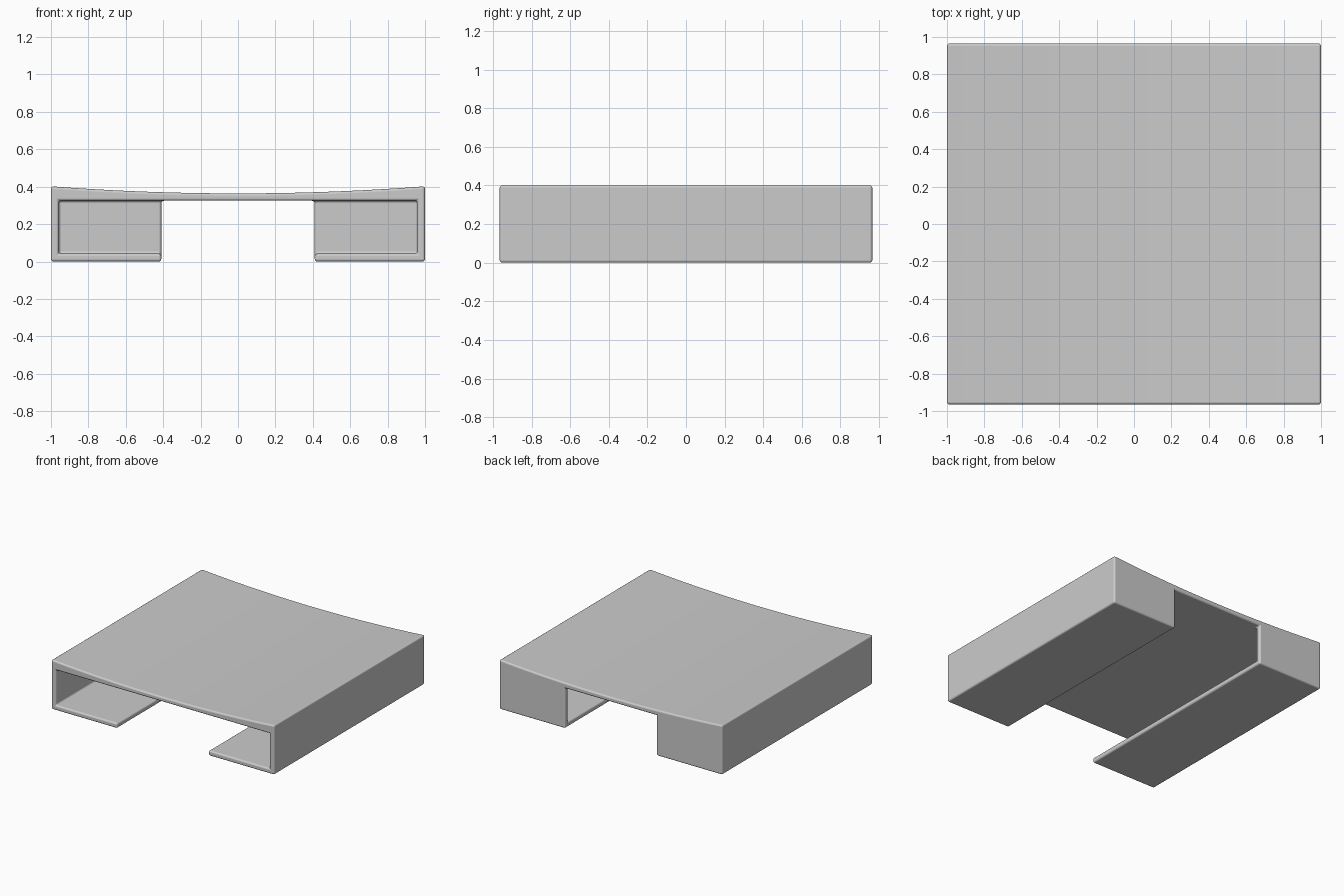
import bpy
import bmesh

if "Cube" in bpy.data.objects:
    bpy.data.objects.remove(bpy.data.objects["Cube"], do_unlink=True)

HALF_W, HALF_D, HEIGHT = 1.0, 0.965, 0.402
WALL, CEILING, GAP, DIP = 0.042, 0.325, 0.41, 0.038
SEGMENTS = 24


def extruded(name, profile, y0, y1):
    """Extrude an x-z profile along y into a closed solid."""
    bm = bmesh.new()
    face = bm.faces.new([bm.verts.new((x, y0, z)) for x, z in profile])
    new = bmesh.ops.extrude_face_region(bm, geom=[face])["geom"]
    verts = [v for v in new if isinstance(v, bmesh.types.BMVert)]
    bmesh.ops.translate(bm, verts=verts, vec=(0, y1 - y0, 0))
    bmesh.ops.recalc_face_normals(bm, faces=bm.faces)
    mesh = bpy.data.meshes.new(name)
    bm.to_mesh(mesh)
    bm.free()
    obj = bpy.data.objects.new(name, mesh)
    bpy.context.collection.objects.link(obj)
    return obj


def rectangle(half, z0, z1):
    return [(-half, z0), (half, z0), (half, z1), (-half, z1)]


# Block with a gently dished top
top = []
for i in range(SEGMENTS + 1):
    t = 1 - 2 * i / SEGMENTS
    top.append((t * HALF_W, HEIGHT - DIP * (1 - t * t)))
stand = extruded("stand_body", [(-HALF_W, 0), (HALF_W, 0)] + top, -HALF_D, HALF_D)

# Side compartments stop at the back panels, the central tunnel runs through
cutters = [
    extruded("compartment_cutter", rectangle(HALF_W - WALL, WALL, CEILING),
             -HALF_D - 0.1, HALF_D - WALL),
    extruded("tunnel_cutter", rectangle(GAP, -0.1, CEILING),
             -HALF_D - 0.2, HALF_D + 0.2),
]
bpy.context.view_layer.objects.active = stand
stand.select_set(True)
for cutter in cutters:
    cutter.hide_render = True
    mod = stand.modifiers.new("cut", "BOOLEAN")
    mod.operation = "DIFFERENCE"
    mod.solver = "EXACT"
    mod.object = cutter
    bpy.ops.object.modifier_apply(modifier=mod.name)
    bpy.data.objects.remove(cutter, do_unlink=True)

# Clean coplanar seams before rounding the edges
bm = bmesh.new()
bm.from_mesh(stand.data)
bmesh.ops.remove_doubles(bm, verts=bm.verts, dist=0.0005)
bmesh.ops.dissolve_limit(bm, angle_limit=0.0005, verts=bm.verts, edges=bm.edges)
bm.to_mesh(stand.data)
bm.free()
for poly in stand.data.polygons:
    poly.use_smooth = True

# Soft rounded edges
bevel = stand.modifiers.new("rounded_edges", "BEVEL")
bevel.width = 0.014
bevel.segments = 4
bevel.limit_method = "ANGLE"
bevel.angle_limit = 0.6
bevel.harden_normals = True
